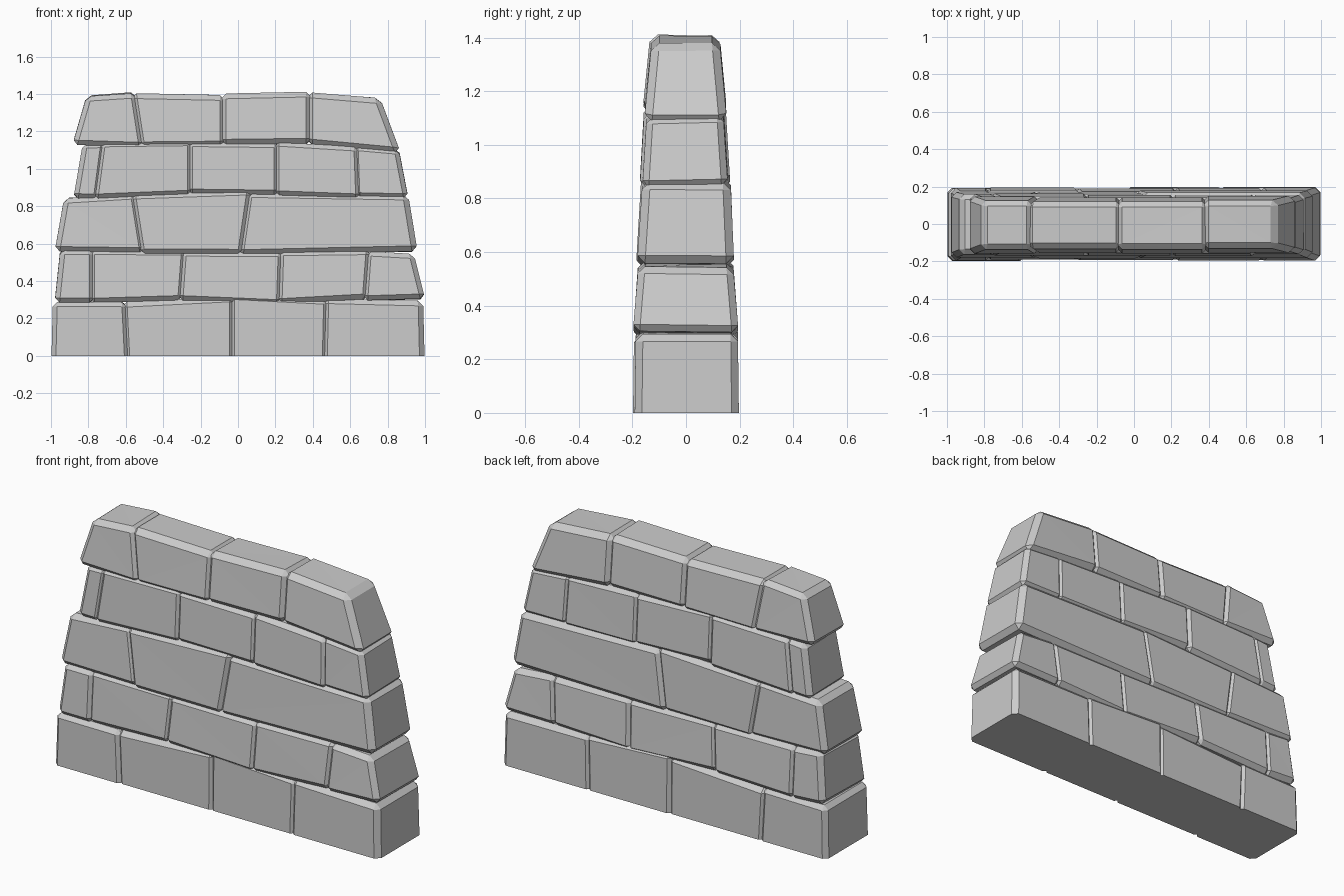
import bpy, bmesh, random
from mathutils import Vector

if "Cube" in bpy.data.objects:
    bpy.data.objects.remove(bpy.data.objects["Cube"])

random.seed(4)
LAP = 0.012  # neighbouring stones overlap slightly, leaving bevelled grooves

# Each course: depth (front bottom, back bottom, front top, back top)
# and its joints, left to right: (x bottom, x top, z bottom, z top)
courses = [
    ((-.195, .195, -.19, .19),
     [(-1, -.99, -.1, .28), (-.59, -.61, -.1, .275), (-.03, -.03, -.1, .31),
      (.46, .47, -.1, .29), (1, .99, -.1, .28)]),
    ((-.195, .195, -.175, .175),
     [(-.98, -.95, .30, .56), (-.78, -.78, .29, .55), (-.31, -.29, .31, .55),
      (.22, .23, .29, .55), (.68, .70, .31, .55), (1, .94, .315, .53)]),
    ((-.185, .175, -.165, .162),
     [(-.98, -.93, .575, .835), (-.51, -.56, .56, .85), (.01, .06, .555, .87),
      (.96, .91, .565, .845)]),
    ((-.168, .16, -.152, .143),
     [(-.88, -.83, .85, 1.12), (-.76, -.72, .855, 1.13), (-.26, -.26, .88, 1.14),
      (.21, .21, .87, 1.13), (.64, .63, .86, 1.11), (.91, .86, .855, 1.09)]),
    ((-.158, .15, -.13, .123),
     [(-.885, -.81, 1.145, 1.38), (-.515, -.56, 1.13, 1.395), (-.08, -.08, 1.135, 1.385),
      (.38, .38, 1.14, 1.395), (.87, .76, 1.10, 1.37)]),
]


def jitter(amount):
    return random.uniform(-amount, amount)


def make_stone(name, depth, left, right, lap_left, lap_right, bevel):
    """Uneven six-sided block with chamfered edges."""
    fb, bb, ft, bt = depth
    df, db = jitter(.005), jitter(.005)
    bm = bmesh.new()
    grid = {}
    for i, (joint, lap) in enumerate(((left, -lap_left), (right, lap_right))):
        xb, xt, zb, zt = joint
        for j, (yb, yt, d) in enumerate(((fb, ft, df), (bb, bt, db))):
            shift = jitter(.006)
            grid[i, j, 0] = bm.verts.new((xb + lap, yb + d, zb - LAP + shift))
            grid[i, j, 1] = bm.verts.new((xt + lap, yt + d, zt + LAP + shift))
    for axis in range(3):
        for side in (0, 1):
            ring = []
            for a, b in ((0, 0), (1, 0), (1, 1), (0, 1)):
                key = [a, b]
                key.insert(axis, side)
                ring.append(grid[tuple(key)])
            bm.faces.new(ring)
    bmesh.ops.recalc_face_normals(bm, faces=bm.faces[:])
    bmesh.ops.bevel(bm, geom=bm.edges[:], offset=bevel, segments=1,
                    profile=0.5, affect='EDGES')
    bmesh.ops.triangulate(bm, faces=bm.faces[:])
    bmesh.ops.recalc_face_normals(bm, faces=bm.faces[:])
    mesh = bpy.data.meshes.new(name)
    bm.to_mesh(mesh)
    bm.free()
    ob = bpy.data.objects.new(name, mesh)
    bpy.context.collection.objects.link(ob)
    return ob


# Stones, course by course
stones = []
for c, (depth, joints) in enumerate(courses):
    last = len(joints) - 2
    for s in range(last + 1):
        stones.append(make_stone(f"stone_{c + 1}_{s + 1}", depth, joints[s], joints[s + 1],
                                 0 if s == 0 else LAP, 0 if s == last else LAP,
                                 random.uniform(.022, .03)))

# Merge the stones into one solid wall
wall = stones[0]
wall.name = "stone_wall"
bpy.context.view_layer.objects.active = wall
for stone in stones[1:]:
    mod = wall.modifiers.new("merge", 'BOOLEAN')
    mod.operation = 'UNION'
    mod.solver = 'EXACT'
    mod.object = stone
    bpy.ops.object.modifier_apply(modifier=mod.name)
    bpy.data.objects.remove(stone)

# Flat base at ground level
bm = bmesh.new()
bm.from_mesh(wall.data)
cut = bmesh.ops.bisect_plane(bm, geom=bm.verts[:] + bm.edges[:] + bm.faces[:],
                             plane_co=Vector((0, 0, 0)), plane_no=Vector((0, 0, 1)),
                             clear_inner=True)
rim = [e for e in cut["geom_cut"] if isinstance(e, bmesh.types.BMEdge)]
bmesh.ops.holes_fill(bm, edges=rim, sides=0)
bmesh.ops.recalc_face_normals(bm, faces=bm.faces[:])
bm.to_mesh(wall.data)
bm.free()
